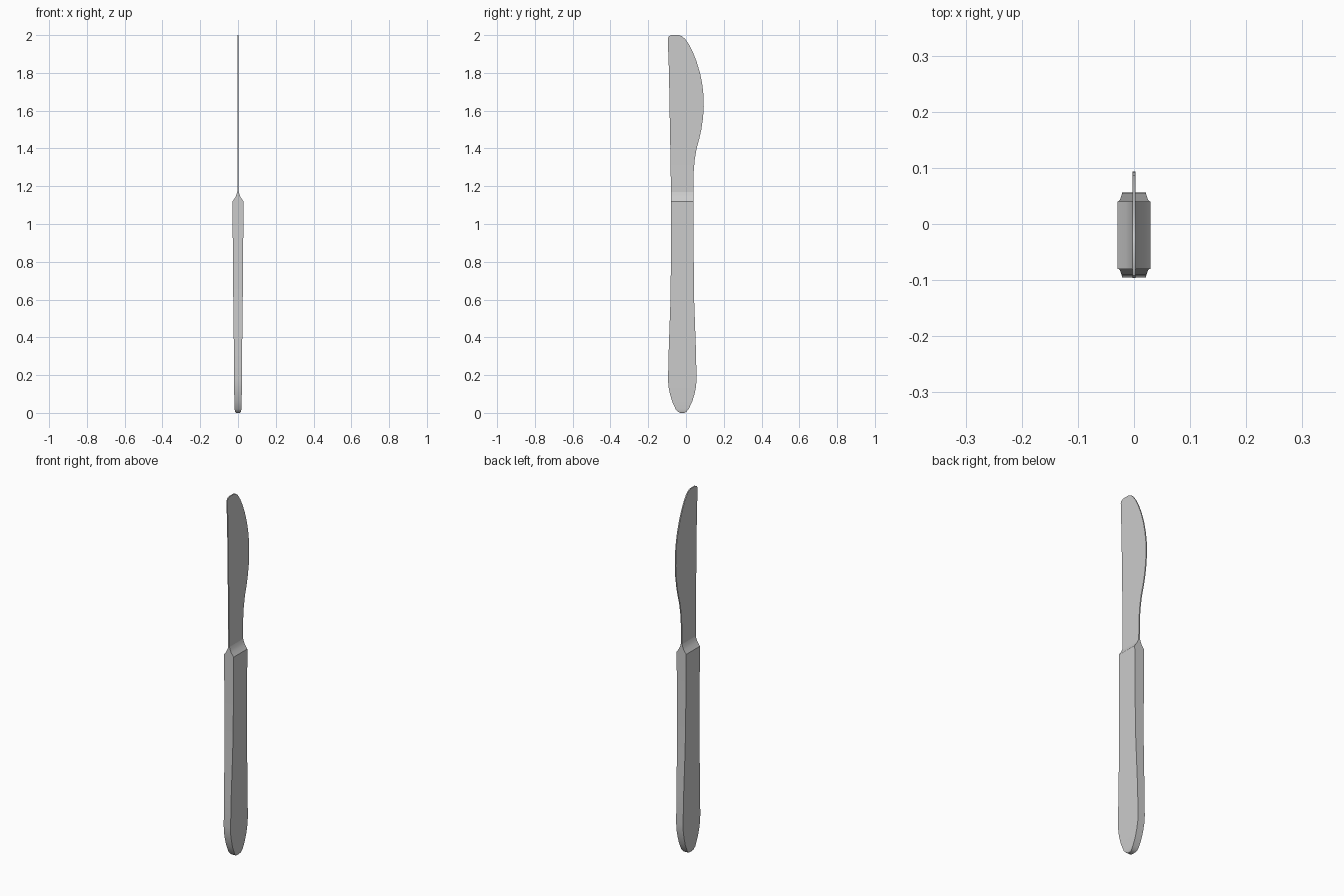
import bpy, bmesh, math

cube = bpy.data.objects.get("Cube")
if cube:
    bpy.data.objects.remove(cube, do_unlink=True)

steel = bpy.data.materials.new("grey steel")
steel.use_nodes = True
GREY = (0.6, 0.6, 0.6, 1)
steel.diffuse_color = GREY
steel.node_tree.nodes["Principled BSDF"].inputs["Base Color"].default_value = GREY


def loft(name, sections):
    """Rectangular sections (z, spine y, edge y, half thickness) joined into one solid."""
    bm = bmesh.new()
    rings = [[bm.verts.new(c) for c in ((-t, a, z), (t, a, z), (t, b, z), (-t, b, z))]
             for z, a, b, t in sections]
    for low, high in zip(rings, rings[1:]):
        for i in range(4):
            j = (i + 1) % 4
            bm.faces.new((low[i], low[j], high[j], high[i]))
    bm.faces.new(rings[0][::-1])
    bm.faces.new(rings[-1])
    mesh = bpy.data.meshes.new(name)
    bm.to_mesh(mesh)
    bm.free()
    obj = bpy.data.objects.new(name, mesh)
    bpy.context.collection.objects.link(obj)
    mesh.materials.append(steel)
    bpy.ops.object.select_all(action='DESELECT')
    obj.select_set(True)
    bpy.context.view_layer.objects.active = obj
    bpy.ops.object.shade_smooth_by_angle(angle=math.radians(35))


# Handle with rounded butt, and a shoulder thinning into the blade
loft("handle", [
    (0, -.03, -.01, .011), (.006, -.043, .002, .016), (.02, -.055, .014, .018),
    (.06, -.073, .033, .019), (.1, -.085, .045, .02), (.14, -.093, .053, .0205),
    (.18, -.095, .056, .021), (.35, -.091, .052, .022), (.6, -.082, .043, .025),
    (.8, -.08, .041, .027), (1.12, -.08, .04, .029),
    (1.14, -.08, .04, .015), (1.155, -.08, .04, .008), (1.17, -.08, .04, .004)])

# Blade with straight spine and bulging cutting edge
loft("blade", [
    (1.17, -.08, .04, .004), (1.28, -.081, .041, .003), (1.34, -.082, .046, .003),
    (1.4, -.083, .056, .003), (1.45, -.084, .07, .003), (1.5, -.085, .081, .003),
    (1.56, -.086, .09, .003), (1.62, -.087, .094, .003), (1.68, -.088, .093, .003),
    (1.74, -.089, .086, .003), (1.8, -.09, .074, .003), (1.86, -.092, .056, .003),
    (1.91, -.094, .036, .003), (1.95, -.095, .016, .003), (1.98, -.096, -.005, .003),
    (1.993, -.092, -.02, .003), (2, -.078, -.037, .003)])
